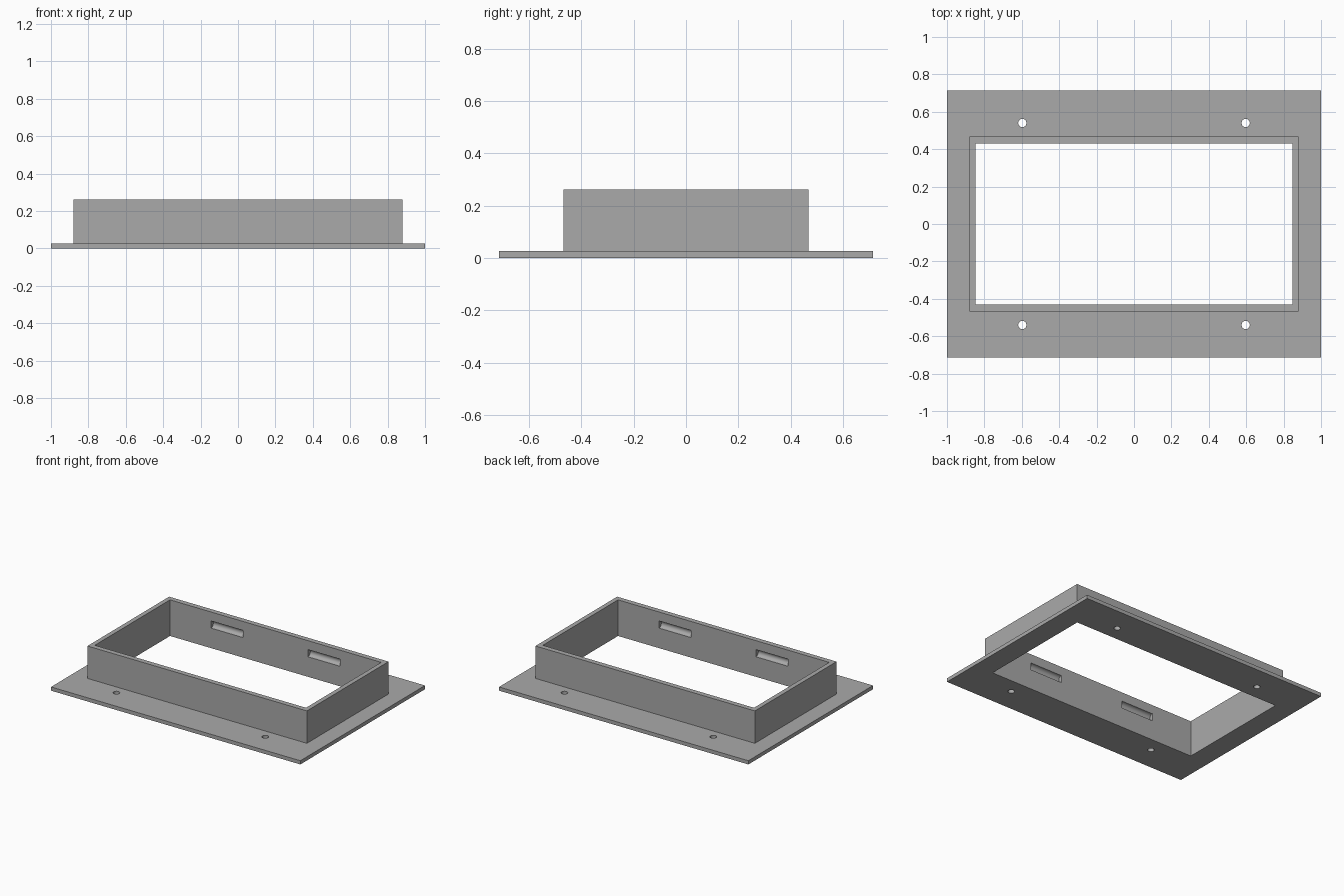
import bpy
import bmesh
from math import pi
from mathutils import Matrix

cube = bpy.data.objects.get("Cube")
if cube:
    bpy.data.objects.remove(cube, do_unlink=True)

grey = bpy.data.materials.new("plain grey")
grey.use_nodes = True
COLOUR = (0.4, 0.4, 0.4, 1)
grey.diffuse_color = COLOUR
grey.node_tree.nodes["Principled BSDF"].inputs["Base Color"].default_value = COLOUR

# Main dimensions: half sizes of the rectangles, and heights
OUTER = (1.0, 0.714)
WALL = (0.88, 0.468)
OPENING = (0.847, 0.431)
PLATE_Z, TOP_Z = 0.027, 0.262


def add_object(name, bm):
    bmesh.ops.recalc_face_normals(bm, faces=bm.faces)
    mesh = bpy.data.meshes.new(name)
    bm.to_mesh(mesh)
    bm.free()
    mesh.materials.append(grey)
    obj = bpy.data.objects.new(name, mesh)
    bpy.context.collection.objects.link(obj)
    return obj


def add_cylinder(bm, radius, length, matrix, sides):
    bmesh.ops.create_cone(bm, cap_ends=True, segments=sides, radius1=radius,
                          radius2=radius, depth=length, matrix=matrix)


# Flanged frame: a stepped section carried round the four corners
section = [(OPENING, 0), (OUTER, 0), (OUTER, PLATE_Z),
           (WALL, PLATE_Z), (WALL, TOP_Z), (OPENING, TOP_Z)]
bm = bmesh.new()
rings = [[bm.verts.new((sx * half[0], sy * half[1], z))
          for sx, sy in ((-1, -1), (1, -1), (1, 1), (-1, 1))]
         for half, z in section]
for i, ring in enumerate(rings):
    following = rings[(i + 1) % len(rings)]
    for j in range(4):
        k = (j + 1) % 4
        bm.faces.new((ring[j], ring[k], following[k], following[j]))
frame = add_object("flanged_frame", bm)

# Cutters: screw holes in the flange, rounded grooves in the long inner walls
bm = bmesh.new()
for sx in (-1, 1):
    for sy in (-1, 1):
        add_cylinder(bm, 0.022, 0.2,
                     Matrix.Translation((sx * 0.597, sy * 0.54, 0)), 32)
        add_cylinder(bm, 0.026, 0.258,
                     Matrix.Translation((sx * 0.389, sy * OPENING[1], 0.171))
                     @ Matrix.Rotation(pi / 2, 4, 'Y'), 32)
cutter = add_object("hole_and_groove_cutter", bm)
cutter.hide_render = True

cut = frame.modifiers.new("holes and grooves", 'BOOLEAN')
cut.operation = 'DIFFERENCE'
cut.solver = 'EXACT'
cut.object = cutter

# Apply the cut and remove the cutter
bpy.context.view_layer.objects.active = frame
frame.select_set(True)
cutter.select_set(False)
bpy.ops.object.modifier_apply(modifier=cut.name)
bpy.data.objects.remove(cutter, do_unlink=True)
bpy.ops.object.shade_smooth_by_angle(angle=pi / 6)
